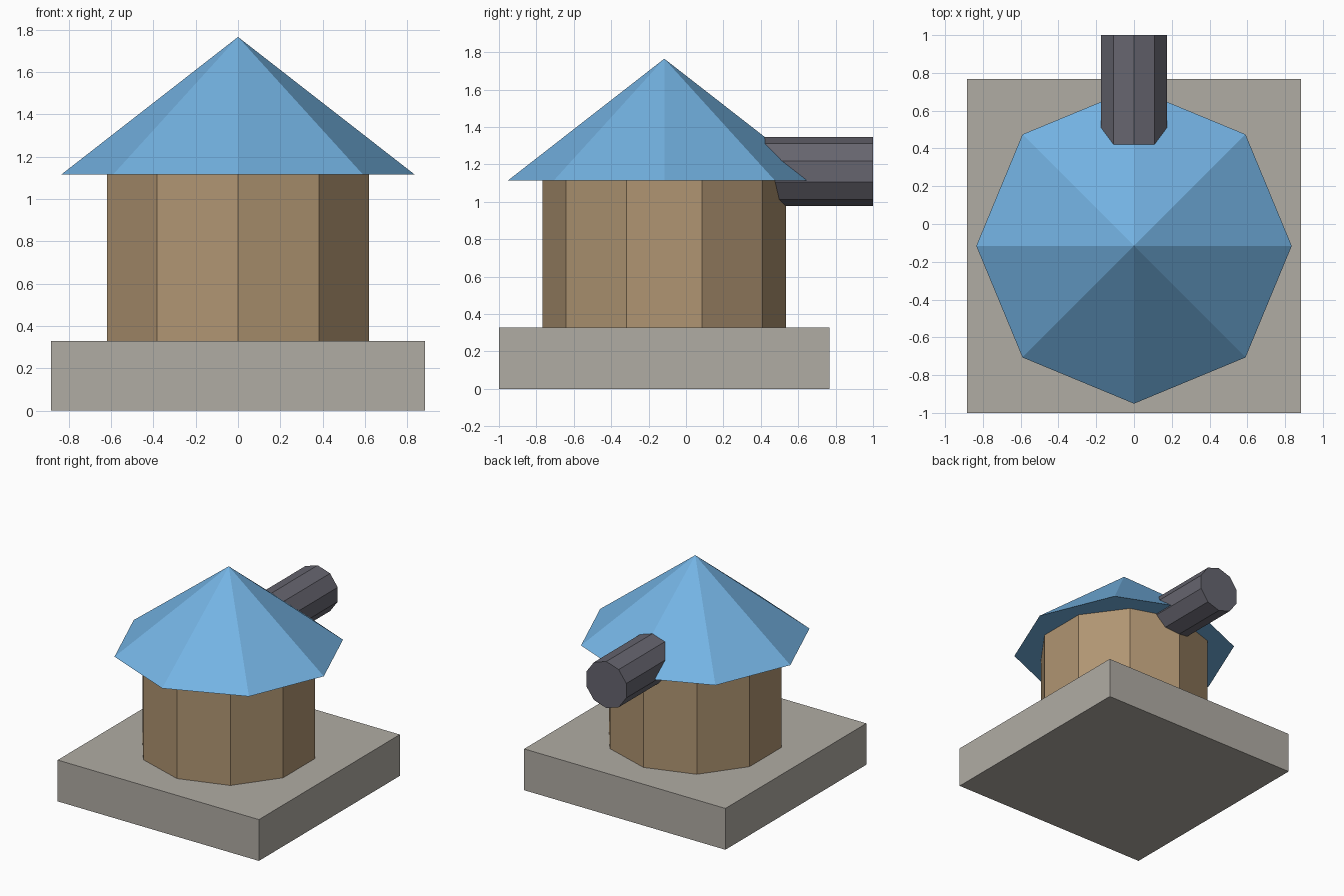
import bpy
import math

cube = bpy.data.objects.get("Cube")
if cube:
    bpy.data.objects.remove(cube, do_unlink=True)

CENTRE_Y = -0.116
BASE_TOP = 0.328
EAVES = 1.115
PEAK = 1.765


def linear(c):
    c /= 255
    return c / 12.92 if c <= 0.04045 else ((c + 0.055) / 1.055) ** 2.4


def material(name, r, g, b):
    colour = (linear(r), linear(g), linear(b), 1)
    mat = bpy.data.materials.new(name)
    mat.use_nodes = True
    mat.diffuse_color = colour
    bsdf = mat.node_tree.nodes["Principled BSDF"]
    bsdf.inputs["Base Color"].default_value = colour
    bsdf.inputs["Roughness"].default_value = 0.9
    return mat


def finish(name, mat):
    obj = bpy.context.object
    obj.name = obj.data.name = name
    obj.data.materials.append(mat)
    bpy.ops.object.transform_apply(location=False, rotation=True, scale=True)
    return obj


stone = material("warm grey stone", 176, 172, 164)
wood = material("tan wood", 176, 149, 114)
blue = material("sky blue", 116, 179, 227)
metal = material("dark grey metal", 102, 101, 111)

# Square plinth
bpy.ops.mesh.primitive_cube_add(size=1, location=(0, CENTRE_Y, BASE_TOP / 2))
bpy.context.object.scale = (1.768, 1.768, BASE_TOP)
finish("base", stone)

# Ten-sided body with a corner facing forward
bpy.ops.mesh.primitive_cylinder_add(
    vertices=10, radius=0.65, depth=EAVES - BASE_TOP,
    location=(0, CENTRE_Y, (EAVES + BASE_TOP) / 2))
finish("body", wood)

# Eight-sided pointed roof
bpy.ops.mesh.primitive_cone_add(
    vertices=8, radius1=0.835, radius2=0, depth=PEAK - EAVES,
    location=(0, CENTRE_Y, (EAVES + PEAK) / 2))
finish("roof", blue)

# Ten-sided pipe running out of the back, one corner up
PIPE_START, PIPE_END = 0.1, 1.0
bpy.ops.mesh.primitive_cylinder_add(
    vertices=10, radius=0.185, depth=PIPE_END - PIPE_START,
    location=(0, (PIPE_START + PIPE_END) / 2, 1.162),
    rotation=(math.pi / 2, 0, 0))
finish("back_pipe", metal)
